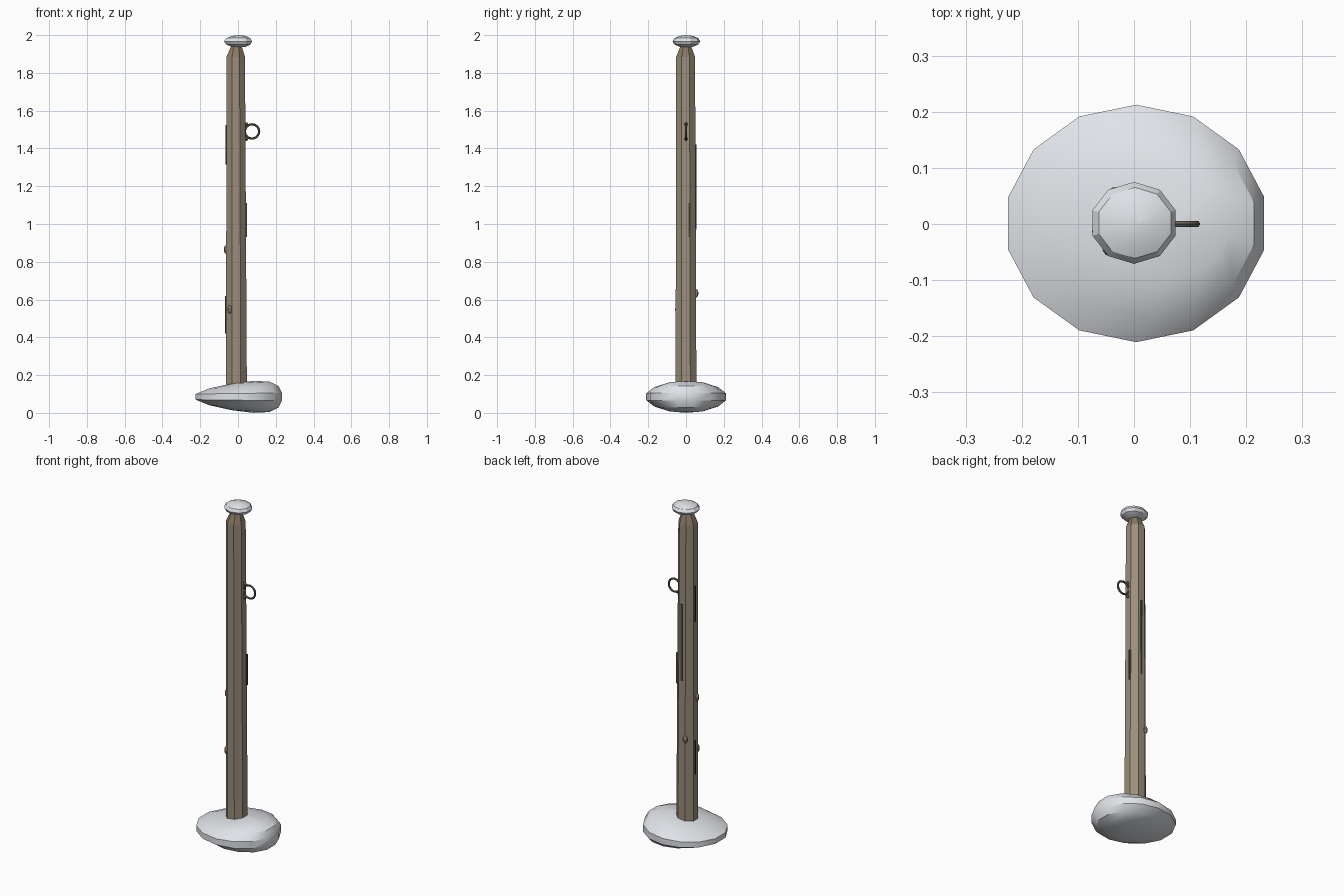
import bpy, bmesh, math
from math import sin, cos, pi

cube = bpy.data.objects.get("Cube")
if cube:
    bpy.data.objects.remove(cube, do_unlink=True)


def material(name, rgb):
    m = bpy.data.materials.new(name)
    m.use_nodes = True
    m.diffuse_color = (*rgb, 1)
    m.node_tree.nodes["Principled BSDF"].inputs["Base Color"].default_value = (*rgb, 1)
    return m


SNOW = material("snow", (0.86, 0.89, 0.93))
WOOD = material("weathered wood", (0.33, 0.27, 0.2))
END = material("cut wood", (0.25, 0.19, 0.13))
DARK = material("dark wood", (0.11, 0.085, 0.06))
IRON = material("old iron", (0.14, 0.125, 0.1))


def finish(ob, mats, smooth=None):
    for m in mats:
        ob.data.materials.append(m)
    if smooth:
        bpy.ops.object.select_all(action='DESELECT')
        ob.select_set(True)
        bpy.context.view_layer.objects.active = ob
        bpy.ops.object.shade_smooth_by_angle(angle=math.radians(smooth))
    return ob


def loft(name, sides, rings, mats, phase=0.0, smooth=None):
    """Join rings of (centre x, centre y, z, radius x, radius y), capping both ends."""
    bm = bmesh.new()
    loops = []
    for cx, cy, z, rx, ry in rings:
        angles = [pi / 2 + phase + 2 * pi * i / sides for i in range(sides)]
        loops.append([bm.verts.new((cx + rx * cos(a), cy + ry * sin(a), z)) for a in angles])
    for a, b in zip(loops, loops[1:]):
        for i in range(sides):
            j = (i + 1) % sides
            bm.faces.new((a[i], a[j], b[j], b[i]))
    bm.faces.new(loops[0][::-1])
    bm.faces.new(loops[-1])
    bmesh.ops.remove_doubles(bm, verts=bm.verts, dist=1e-5)
    bmesh.ops.recalc_face_normals(bm, faces=bm.faces)
    me = bpy.data.meshes.new(name)
    bm.to_mesh(me)
    bm.free()
    ob = bpy.data.objects.new(name, me)
    bpy.context.collection.objects.link(ob)
    return finish(ob, mats, smooth)


def snow_lump(name, sides, bands, centre, radii, lean):
    """Flattened sphere whose rings slide towards +x near the poles."""
    x, y, z = centre
    rings = []
    for k in range(bands + 1):
        t = -pi / 2 + pi * k / bands
        r = max(cos(t), 0.0001)
        rings.append((x + lean * sin(t) ** 2, y, z + radii[2] * sin(t), radii[0] * r, radii[1] * r))
    return loft(name, sides, rings, [SNOW], smooth=30)


# Snow mound, thicker towards +x
mound = snow_lump("snow_mound", 14, 7, (0, 0.001, 0.085), (0.24, 0.217, 0.08), 0.08)
for v in mound.data.vertices:
    v.co.z = 0.085 + (v.co.z - 0.085) * (1 + 0.7 * v.co.x)

# Snow cap on the post
snow_lump("snow_cap", 10, 6, (0, 0.002, 1.967), (0.078, 0.073, 0.033), 0.006)

# Eight-sided tapering post with a chamfered end
post = loft("post", 8, [(-0.008, 0, 0.05, 0.06, 0.06),
                        (-0.012, -0.002, 1.885, 0.053, 0.054),
                        (-0.008, -0.001, 1.945, 0.029, 0.029)], [WOOD, END], phase=pi / 8)
for f in post.data.polygons:
    if f.center.z > 1.89:
        f.material_index = 1

# Iron ring held by two studs
bpy.ops.mesh.primitive_torus_add(major_segments=16, minor_segments=6, major_radius=0.038,
                                 minor_radius=0.006, location=(0.074, 0, 1.49),
                                 rotation=(pi / 2, 0, 0))
ring = bpy.context.object
ring.name = "iron_ring"
finish(ring, [IRON], 50)


def bead(name, loc, scale, turn, mat):
    bpy.ops.mesh.primitive_uv_sphere_add(segments=8, ring_count=6, radius=1, location=loc,
                                         rotation=(0, 0, turn))
    ob = bpy.context.object
    ob.name = name
    ob.scale = scale
    finish(ob, [mat], 40)


for label, z in (("upper", 1.528), ("lower", 1.45)):
    bead(label + "_ring_stud", (0.044, 0, z), (0.01, 0.009, 0.01), 0, IRON)

# Knots bulging from the wood
for i, (x, y, z) in enumerate([(-0.064, -0.012, 0.865), (-0.044, -0.046, 0.548),
                               (-0.034, 0.055, 0.633)]):
    bead(f"knot_{i + 1}", (x, y, z), (0.011, 0.013, 0.022), math.atan2(y, x + 0.01), END)

# Thin cracks along the grain: position, half height, facing angle
for i, (x, y, z, h, turn) in enumerate([(0.044, 0.018, 1.02, 0.09, 0),
                                        (-0.008, 0.051, 1.195, 0.225, pi / 2),
                                        (-0.062, 0.008, 1.42, 0.105, 0),
                                        (-0.063, 0.008, 0.52, 0.1, 0)]):
    bpy.ops.mesh.primitive_cube_add(size=2, location=(x, y, z), rotation=(0, 0, turn))
    crack = bpy.context.object
    crack.name = f"crack_{i + 1}"
    crack.scale = (0.0045, 0.004, h)
    finish(crack, [DARK])
